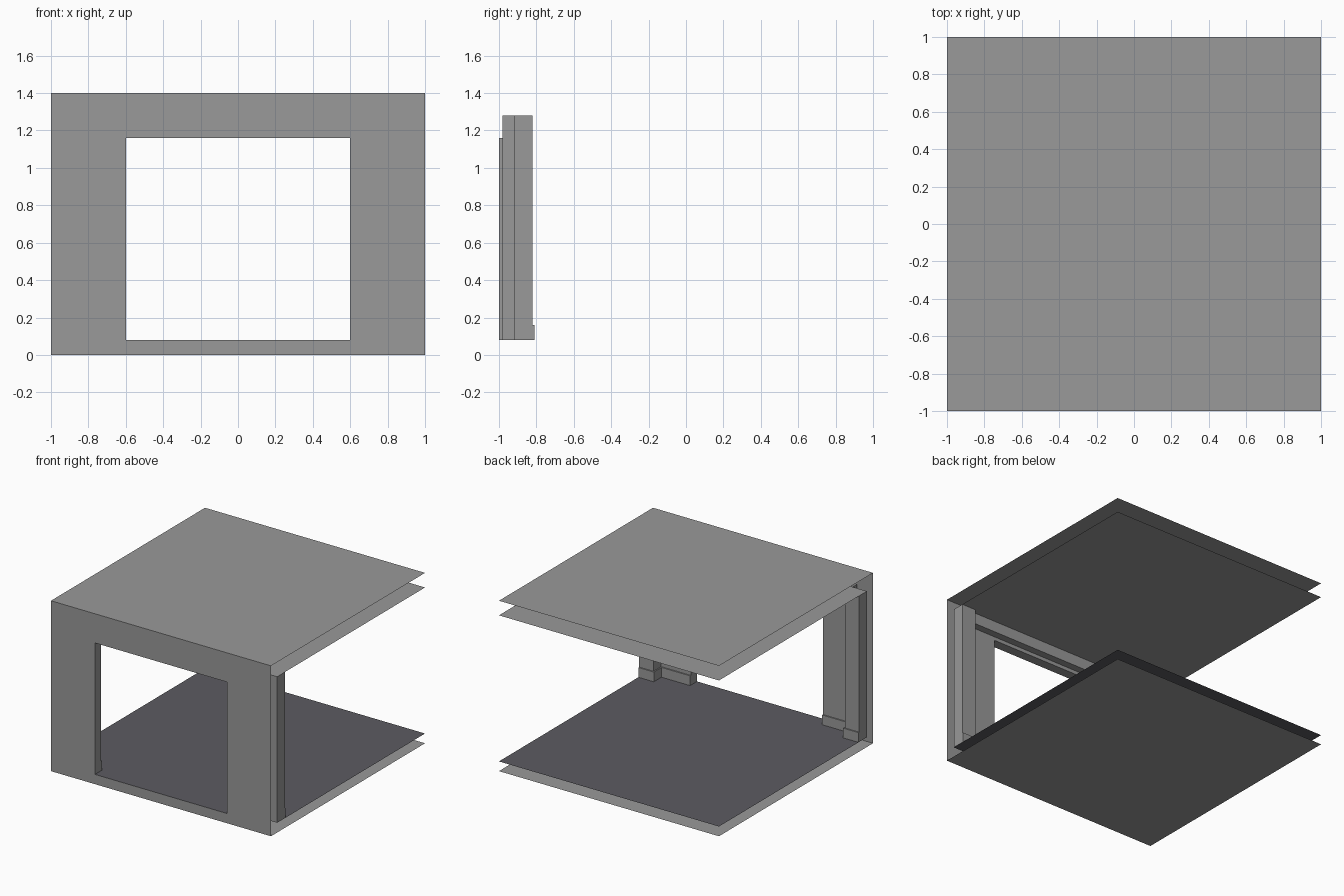
import bpy, bmesh

if "Cube" in bpy.data.objects:
    bpy.data.objects.remove(bpy.data.objects["Cube"])


def mat(name, c):
    m = bpy.data.materials.new(name)
    m.diffuse_color = (*c, 1)
    m.use_nodes = True
    m.node_tree.nodes["Principled BSDF"].inputs["Base Color"].default_value = m.diffuse_color
    return m


GREY = mat("plaster_grey", (0.319, 0.319, 0.319))
DARK = mat("dark_floor", (0.107, 0.105, 0.12))

# Key dimensions
OPEN_X, OPEN_TOP, FLOOR, CEIL, TOP = 0.6, 1.16, 0.08, 1.28, 1.4
FRONT, INNER, PILLAR_Y, PILLAR_X = -1.0, -0.92, -0.82, 0.87


def build(name, quads, material):
    """Make one object from a list of four-corner faces."""
    bm = bmesh.new()
    for q in quads:
        bm.faces.new([bm.verts.new(p) for p in q])
    bmesh.ops.remove_doubles(bm, verts=bm.verts, dist=0.0001)
    me = bpy.data.meshes.new(name)
    bm.to_mesh(me)
    bm.free()
    me.materials.append(material)
    ob = bpy.data.objects.new(name, me)
    bpy.context.collection.objects.link(ob)
    return ob


def level(x0, x1, y0, y1, z, up=True):
    q = [(x0, y0, z), (x1, y0, z), (x1, y1, z), (x0, y1, z)]
    return q if up else q[::-1]


def facing_y(x0, x1, z0, z1, y, front=True):
    q = [(x0, y, z0), (x1, y, z0), (x1, y, z1), (x0, y, z1)]
    return q if front else q[::-1]


def facing_x(y0, y1, z0, z1, x, right=True):
    q = [(x, y0, z0), (x, y1, z0), (x, y1, z1), (x, y0, z1)]
    return q if right else q[::-1]


def pierced(y, xs, zs, front):
    """Three by three grid of faces, without the opening cell."""
    return [facing_y(xs[i], xs[i + 1], zs[j], zs[j + 1], y, front)
            for i in range(3) for j in range(len(zs) - 1)
            if not (i == 1 and zs[j + 1] == OPEN_TOP)]


# Roof and base sheets, inner ceiling
build("roof", [level(-1, 1, -1, 1, TOP)], GREY)
build("ceiling", [level(-1, 1, INNER, 1, CEIL, False)], GREY)
build("base", [level(-1, 1, -1, 1, 0, False)], GREY)

# Floor and the sill of the opening
build("floor", [level(-1, 1, INNER, 1, FLOOR)], DARK)
build("sill", [level(-OPEN_X, OPEN_X, FRONT, INNER, FLOOR)], DARK)

# Outer and inner skins of the front wall
build("outer_wall", pierced(FRONT, (-1, -OPEN_X, OPEN_X, 1),
                            (0, FLOOR, OPEN_TOP, TOP), True), GREY)
build("inner_wall", pierced(INNER, (-1, -OPEN_X, OPEN_X, 1),
                            (FLOOR, OPEN_TOP, CEIL), False), GREY)

# Lining of the opening
build("opening_lining", [
    facing_x(FRONT, INNER, FLOOR, OPEN_TOP, -OPEN_X, True),
    facing_x(FRONT, INNER, FLOOR, OPEN_TOP, OPEN_X, False),
    level(-OPEN_X, OPEN_X, FRONT, INNER, OPEN_TOP, False)], GREY)

# Beam between the pillars, above the opening
BEAM_Y, BEAM_Z = -0.86, 1.19
build("beam", [
    facing_y(-PILLAR_X, PILLAR_X, BEAM_Z, CEIL, BEAM_Y, False),
    level(-PILLAR_X, PILLAR_X, INNER, BEAM_Y, BEAM_Z, False)], GREY)

SK = 0.01      # skirting thickness
SK_TOP = 0.16
for side, s in (("left", -1), ("right", 1)):
    def span(a, b):
        return sorted((s * a, s * b))

    # Corner pillar
    build(side + "_pillar", [
        facing_x(INNER, PILLAR_Y, FLOOR, CEIL, s, s > 0),
        facing_x(-0.98, PILLAR_Y, FLOOR, CEIL, s * PILLAR_X, s < 0),
        facing_y(*span(PILLAR_X, 1), FLOOR, CEIL, PILLAR_Y, False)], GREY)

    # Skirting round the pillar and along the wall
    px, py, wy = PILLAR_X - SK, PILLAR_Y + SK, INNER + SK
    build(side + "_skirting", [
        facing_y(*span(px, 1), FLOOR, SK_TOP, py, False),
        level(*span(px, 1), PILLAR_Y, py, SK_TOP),
        facing_x(PILLAR_Y, py, FLOOR, SK_TOP, s, s > 0),
        facing_x(wy, py, FLOOR, SK_TOP, s * px, s < 0),
        level(*span(px, PILLAR_X), wy, PILLAR_Y, SK_TOP),
        facing_y(*span(OPEN_X, px), FLOOR, SK_TOP, wy, False),
        level(*span(OPEN_X, PILLAR_X), INNER, wy, SK_TOP),
        facing_x(INNER, wy, FLOOR, SK_TOP, s * OPEN_X, s < 0)], GREY)
